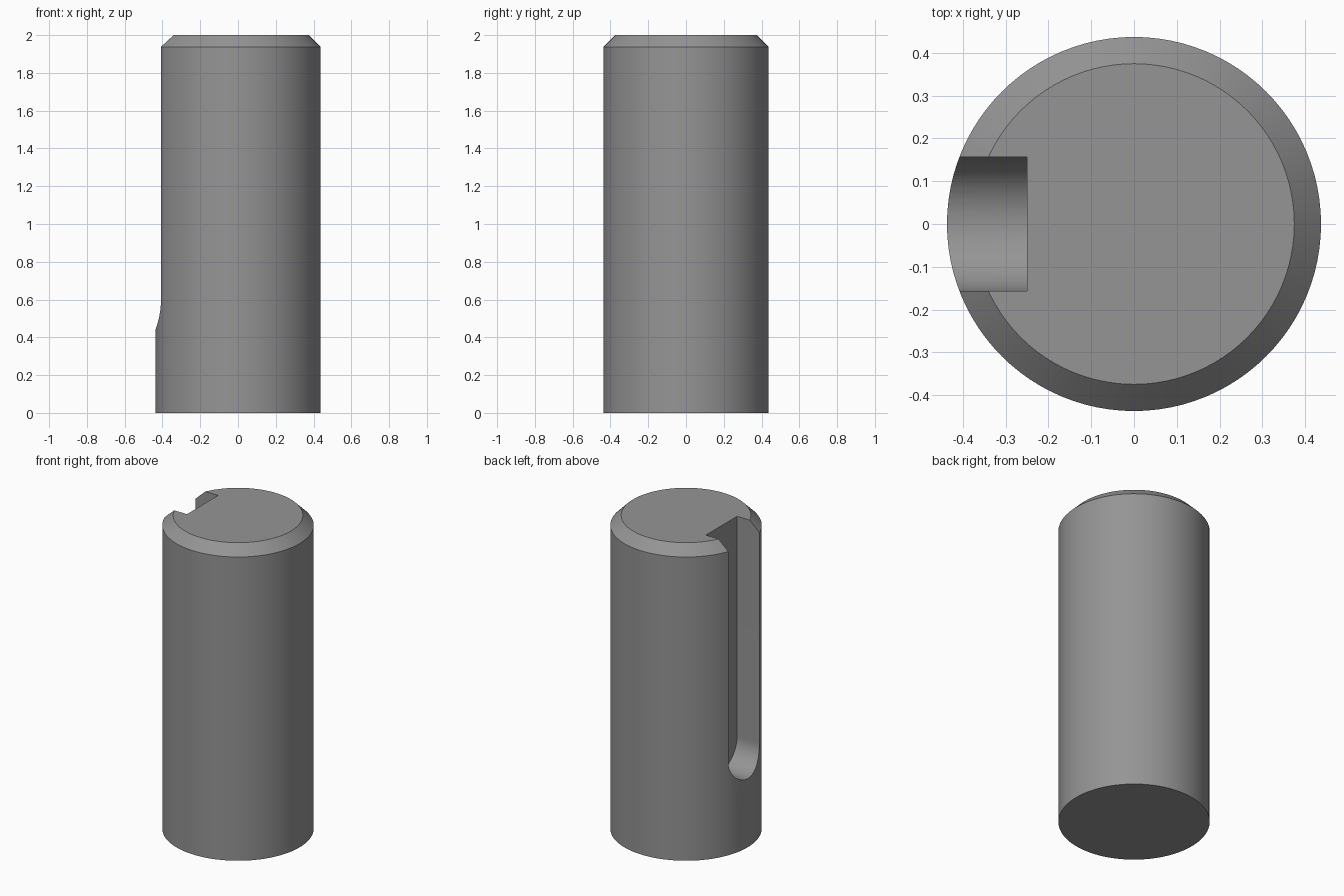
import bpy, bmesh, math

if "Cube" in bpy.data.objects:
    bpy.data.objects.remove(bpy.data.objects["Cube"])

R, CHAMFER, HEIGHT = 0.4375, 0.0625, 2.0
SLOT_HALF, SLOT_FLOOR, SLOT_CENTRE = 0.157, -0.25, 0.595
SIDES = 96


def make_object(name, bm):
    bmesh.ops.recalc_face_normals(bm, faces=bm.faces[:])
    mesh = bpy.data.meshes.new(name)
    bm.to_mesh(mesh)
    bm.free()
    obj = bpy.data.objects.new(name, mesh)
    bpy.context.collection.objects.link(obj)
    return obj


# Shaft: stacked rings with a chamfer at the top
bm = bmesh.new()
rings = []
for r, z in [(R, 0), (R, HEIGHT - CHAMFER), (R - CHAMFER, HEIGHT)]:
    rings.append([bm.verts.new((r * math.cos(2 * math.pi * i / SIDES),
                                r * math.sin(2 * math.pi * i / SIDES), z))
                  for i in range(SIDES)])
for low, high in zip(rings, rings[1:]):
    for i in range(SIDES):
        j = (i + 1) % SIDES
        bm.faces.new((low[i], low[j], high[j], high[i]))
bm.faces.new(rings[0])
bm.faces.new(rings[-1])
shaft = make_object("slotted_shaft", bm)

# Keyway cutter: round-ended slot profile pushed in from the left
bm = bmesh.new()
profile = [(SLOT_HALF, 2.2), (-SLOT_HALF, 2.2)]
for i in range(33):
    a = math.pi * (1 + i / 32)
    profile.append((SLOT_HALF * math.cos(a), SLOT_CENTRE + SLOT_HALF * math.sin(a)))
face = bm.faces.new([bm.verts.new((SLOT_FLOOR, y, z)) for y, z in profile])
ext = bmesh.ops.extrude_face_region(bm, geom=[face], use_keep_orig=True)
bmesh.ops.translate(bm, vec=(-0.4, 0, 0),
                    verts=[v for v in ext["geom"] if isinstance(v, bmesh.types.BMVert)])
cutter = make_object("keyway_cutter", bm)
cutter.hide_render = True

# Cut the keyway, then smooth the round surfaces
cut = shaft.modifiers.new("keyway", 'BOOLEAN')
cut.operation, cut.solver, cut.object = 'DIFFERENCE', 'EXACT', cutter
bpy.context.view_layer.objects.active = shaft
shaft.select_set(True)
bpy.ops.object.modifier_apply(modifier=cut.name)
bpy.data.objects.remove(cutter)
bpy.ops.object.shade_smooth_by_angle(angle=math.radians(25))

# Plain grey metal
grey = bpy.data.materials.new("grey")
grey.diffuse_color = (0.3, 0.3, 0.3, 1)
grey.use_nodes = True
grey.node_tree.nodes["Principled BSDF"].inputs["Base Color"].default_value = grey.diffuse_color
shaft.data.materials.clear()
shaft.data.materials.append(grey)
